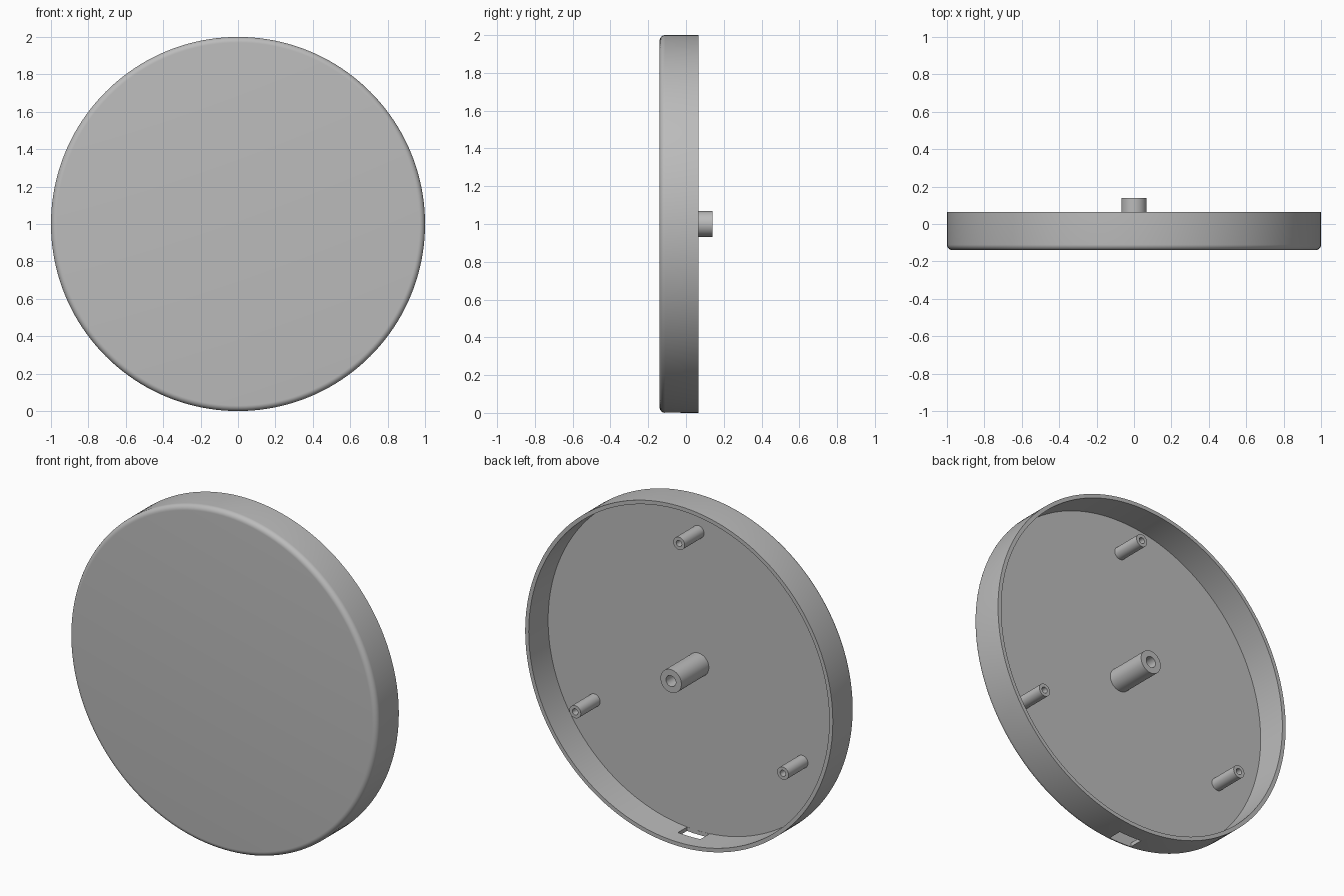
import bpy, bmesh, math
from mathutils import Matrix, Vector

cube = bpy.data.objects.get("Cube")
if cube:
    bpy.data.objects.remove(cube, do_unlink=True)

grey = bpy.data.materials.new("matte_grey")
grey.use_nodes = True
colour = (0.5, 0.5, 0.5, 1)
grey.diffuse_color = colour
grey.node_tree.nodes["Principled BSDF"].inputs["Base Color"].default_value = colour

FRONT, FLOOR, RIM, POST_END = -0.14, -0.115, 0.065, 0.14
WALL, FILLET = 0.023, 0.03


def finish(obj):
    """Smooth the curved faces and keep the edges sharp."""
    bpy.ops.object.select_all(action="DESELECT")
    obj.select_set(True)
    bpy.context.view_layer.objects.active = obj
    bpy.ops.object.shade_smooth_by_angle(angle=math.radians(35))


def lathe(name, profile, steps, x=0, z=1):
    """Spin (radius, y) points around an axis parallel to y."""
    bm = bmesh.new()
    verts = [bm.verts.new((r, y, 0)) for r, y in profile]
    edges = [bm.edges.new(pair) for pair in zip(verts, verts[1:])]
    bmesh.ops.spin(bm, geom=verts + edges, cent=(0, 0, 0), axis=(0, 1, 0),
                   angle=math.tau, steps=steps, use_duplicate=False)
    bmesh.ops.remove_doubles(bm, verts=bm.verts, dist=1e-5)
    bmesh.ops.recalc_face_normals(bm, faces=bm.faces)
    mesh = bpy.data.meshes.new(name)
    bm.to_mesh(mesh)
    bm.free()
    mesh.materials.append(grey)
    obj = bpy.data.objects.new(name, mesh)
    obj.location = (x, 0, z)
    bpy.context.collection.objects.link(obj)
    return obj


def hollow_post(name, radius, hole, end, x=0, z=1):
    """Round post with a blind screw hole, rising from the floor."""
    base = FLOOR - 0.005
    profile = [(0, base), (radius, base), (radius, end),
               (hole, end), (hole, FLOOR), (0, FLOOR)]
    finish(lathe(name, profile, 48, x, z))


# Round cover: flat front, rounded front edge, thin wall, open back
fillet = []
for i in range(9):
    a = i / 8 * math.pi / 2
    fillet.append((1 - FILLET + FILLET * math.sin(a),
                   FRONT + FILLET - FILLET * math.cos(a)))
cover = lathe("cover", [(0, FRONT)] + fillet +
              [(1, RIM), (1 - WALL, RIM), (1 - WALL, FLOOR), (0, FLOOR)], 160)

# Rectangular cable slot through the bottom of the wall
bm = bmesh.new()
bmesh.ops.create_cube(bm, size=1, matrix=Matrix.LocRotScale(
    Vector((0, -0.072, 0)), None, Vector((0.147, 0.084, 0.16))))
mesh = bpy.data.meshes.new("slot_cutter")
bm.to_mesh(mesh)
bm.free()
mesh.materials.append(grey)
cutter = bpy.data.objects.new("slot_cutter", mesh)
bpy.context.collection.objects.link(cutter)
cut = cover.modifiers.new("cable_slot", "BOOLEAN")
cut.operation = "DIFFERENCE"
cut.solver = "EXACT"
cut.object = cutter
bpy.context.view_layer.objects.active = cover
bpy.ops.object.modifier_apply(modifier=cut.name)
bpy.data.objects.remove(cutter, do_unlink=True)
finish(cover)

# Central post and three screw posts
hollow_post("centre_post", 0.068, 0.032, POST_END)
for i in range(3):
    a = math.radians(90 + 120 * i)
    hollow_post(f"screw_post_{i + 1}", 0.037, 0.018, RIM,
                0.78 * math.cos(a), 1 + 0.78 * math.sin(a))
